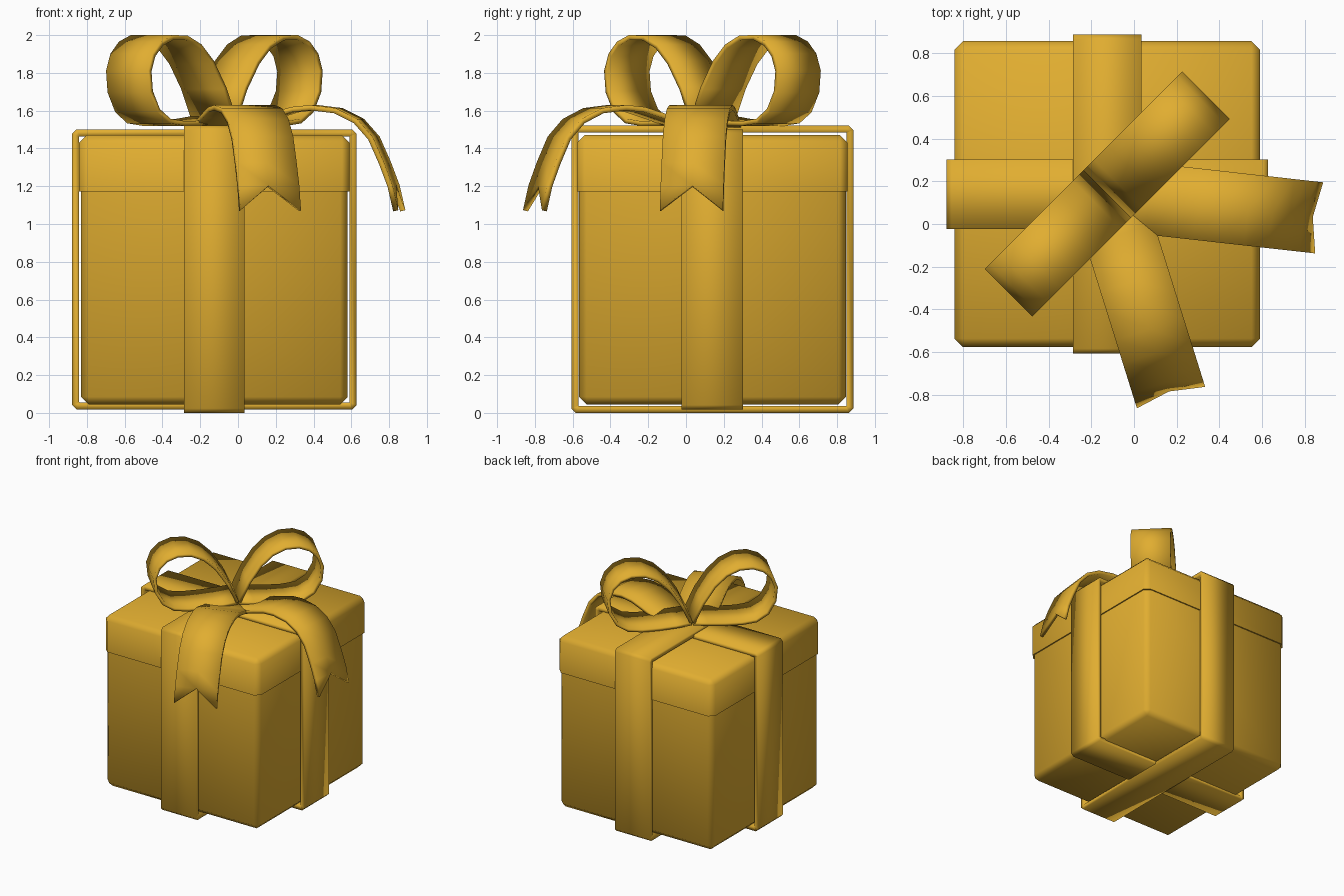
import bpy, bmesh, math
from mathutils import Vector

if "Cube" in bpy.data.objects:
    bpy.data.objects.remove(bpy.data.objects["Cube"])

CX, CY = -0.125, 0.14          # centre of the box
gold = bpy.data.materials.new("gold")
gold.diffuse_color = (0.75, 0.42, 0.03, 1)
gold.use_nodes = True
gold.node_tree.nodes["Principled BSDF"].inputs["Base Color"].default_value = gold.diffuse_color


def finish(name, bm, angle=35):
    bmesh.ops.recalc_face_normals(bm, faces=bm.faces)
    me = bpy.data.meshes.new(name)
    bm.to_mesh(me)
    bm.free()
    ob = bpy.data.objects.new(name, me)
    bpy.context.collection.objects.link(ob)
    me.materials.append(gold)
    bpy.ops.object.select_all(action='DESELECT')
    ob.select_set(True)
    bpy.context.view_layer.objects.active = ob
    bpy.ops.object.shade_smooth_by_angle(angle=math.radians(angle))
    return ob


def block(name, half, z0, z1, bevel, skip_z):
    """Box with chamfered edges, leaving the edges at height skip_z sharp."""
    bm = bmesh.new()
    bmesh.ops.create_cube(bm, size=1)
    for v in bm.verts:
        v.co = (CX + v.co.x * 2 * half, CY + v.co.y * 2 * half,
                z0 if v.co.z < 0 else z1)
    edges = [e for e in bm.edges
             if not all(abs(v.co.z - skip_z) < 1e-4 for v in e.verts)]
    bmesh.ops.bevel(bm, geom=edges, offset=bevel, segments=1, affect='EDGES')
    return finish(name, bm, 50)


def ribbon(name, profile, angle, width, thick, closed=False, notch=False):
    """Strip following a (distance, height) profile along a heading."""
    d = Vector((math.cos(angle), math.sin(angle), 0))
    p = Vector((-d.y, d.x, 0)) * width / 2
    bm = bmesh.new()
    rows = []
    for i, (t, z) in enumerate(profile):
        c = Vector((CX, CY, z)) + d * t
        offs = (-1, 0, 1) if notch else (-1, 1)
        if notch and i == len(profile) - 1:
            offs = (-1, 1)
        rows.append([bm.verts.new(c + p * s) for s in offs])
    pairs = list(zip(rows, rows[1:])) + ([(rows[-1], rows[0])] if closed else [])
    for a, b in pairs:
        if len(a) != len(b):     # swallowtail end
            bm.faces.new((a[0], a[1], b[0]))
            bm.faces.new((a[1], a[2], b[1]))
        else:
            for k in range(len(a) - 1):
                bm.faces.new((a[k], a[k + 1], b[k + 1], b[k]))
    ob = finish(name, bm)
    m = ob.modifiers.new("thickness", 'SOLIDIFY')
    m.thickness, m.offset, m.use_even_offset = thick, 0, True
    return ob


def frame(half, z0, z1, c=0.012):
    """Rectangle with small clipped corners."""
    return [(-half + c, z0), (half - c, z0), (half, z0 + c), (half, z1 - c),
            (half - c, z1), (-half + c, z1), (-half, z1 - c), (-half, z0 + c)]


# Box and lid
block("box", 0.706, 0.045, 1.2, 0.04, 1.2)
block("lid", 0.716, 1.172, 1.47, 0.04, 1.172)

# Ribbon bands wrapped around the box
ribbon("band_across", frame(0.734, 0.037, 1.483), 0, 0.325, 0.037, closed=True)
ribbon("band_front_to_back", frame(0.728, 0.019, 1.502), math.pi / 2, 0.32, 0.037,
       closed=True)

# Two bow loops on the diagonal
loop = [(0.008, 1.565), (0.08, 1.72), (0.17, 1.855), (0.26, 1.94), (0.36, 1.985),
        (0.465, 1.988), (0.55, 1.955), (0.61, 1.895), (0.641, 1.81), (0.63, 1.7),
        (0.575, 1.6), (0.49, 1.545), (0.38, 1.532), (0.25, 1.535), (0.12, 1.545),
        (0.005, 1.56)]
for name, s in (("bow_loop_back", 1), ("bow_loop_front", -1)):
    ribbon(name, [(s * t, z) for t, z in loop], math.pi / 4, 0.315, 0.025)

# Two hanging tails with notched ends
tail = [(0.0, 1.515), (0.2, 1.53), (0.33, 1.575), (0.43, 1.606), (0.53, 1.616),
        (0.66, 1.6), (0.77, 1.545), (0.85, 1.455), (0.91, 1.32), (0.955, 1.2),
        (0.985, 1.07)]
ribbon("tail_right", tail, math.radians(-6.4), 0.335, 0.028, notch=True)
ribbon("tail_front", tail, math.radians(-72.6), 0.335, 0.028, notch=True)
